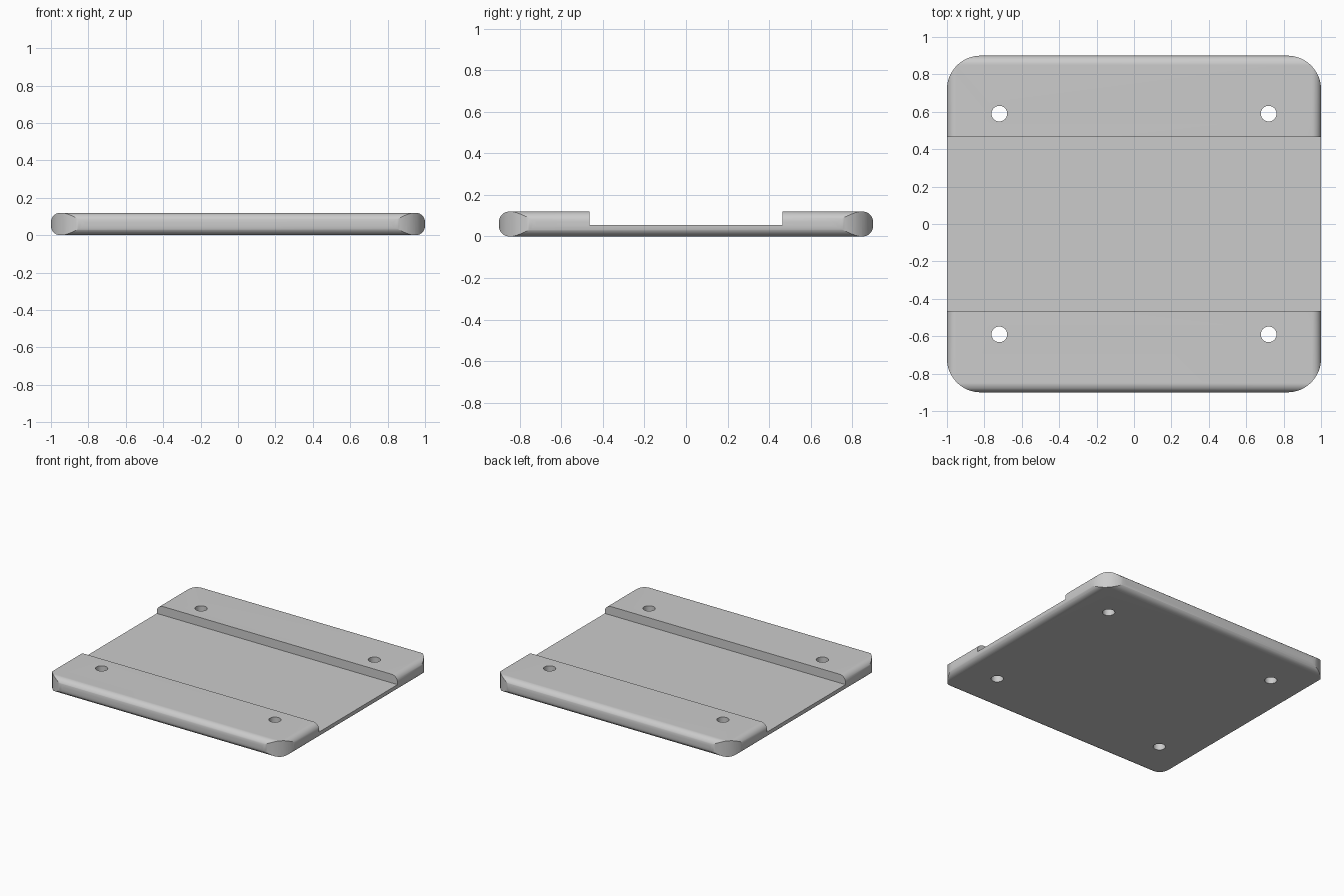
import bpy, bmesh, math
from mathutils import Matrix

if "Cube" in bpy.data.objects:
    bpy.data.objects.remove(bpy.data.objects["Cube"], do_unlink=True)

WIDTH, DEPTH, HEIGHT = 2.0, 1.8, 0.12
EDGE_RADIUS, CORNER_RADIUS = 0.05, 0.18
CHANNEL_DEPTH, CHANNEL_FLOOR = 0.93, 0.055
HOLE_X, HOLE_Y, HOLE_RADIUS = 0.72, 0.59, 0.042

grey = bpy.data.materials.new("light_grey")
grey.use_nodes = True
colour = (0.6, 0.6, 0.6, 1)
grey.diffuse_color = colour
grey.node_tree.nodes["Principled BSDF"].inputs["Base Color"].default_value = colour


def make_object(name, bm):
    mesh = bpy.data.meshes.new(name)
    bm.to_mesh(mesh)
    bm.free()
    mesh.materials.append(grey)
    obj = bpy.data.objects.new(name, mesh)
    bpy.context.collection.objects.link(obj)
    return obj


def box(size, z, pick=None, radius=0, segments=1):
    """Box centred on x, y with its base at z; edges chosen by pick are rounded."""
    bm = bmesh.new()
    bmesh.ops.create_cube(bm, size=1)
    bmesh.ops.scale(bm, vec=size, verts=bm.verts)
    bmesh.ops.translate(bm, vec=(0, 0, z + size[2] / 2), verts=bm.verts)
    if pick:
        bmesh.ops.bevel(bm, geom=[e for e in bm.edges if pick(e)], offset=radius,
                        segments=segments, profile=0.5, affect='EDGES')
    return bm


def is_vertical(edge):
    a, b = edge.verts
    return abs(a.co.z - b.co.z) > HEIGHT / 2


# Slab with rounded top and bottom rims
plate = make_object("mounting_plate", box((WIDTH, DEPTH, HEIGHT), 0,
                    lambda e: not is_vertical(e), EDGE_RADIUS, 10))

# Upright prism that trims the four corners
corner_trim = make_object("corner_trim", box((WIDTH, DEPTH, HEIGHT * 2), -HEIGHT / 2,
                          is_vertical, CORNER_RADIUS, 16))

# Wide channel across the top
channel = make_object("channel_cutter", box((WIDTH * 2, CHANNEL_DEPTH, HEIGHT), CHANNEL_FLOOR))

# Four screw holes
bm = bmesh.new()
for sx in (-1, 1):
    for sy in (-1, 1):
        bmesh.ops.create_cone(bm, cap_ends=True, segments=32, radius1=HOLE_RADIUS,
                              radius2=HOLE_RADIUS, depth=HEIGHT * 3,
                              matrix=Matrix.Translation((sx * HOLE_X, sy * HOLE_Y, 0)))
holes = make_object("screw_hole_cutter", bm)

# Carve the plate
bpy.context.view_layer.objects.active = plate
for cutter, operation in ((corner_trim, 'INTERSECT'), (channel, 'DIFFERENCE'),
                          (holes, 'DIFFERENCE')):
    cutter.hide_render = True
    mod = plate.modifiers.new(cutter.name, 'BOOLEAN')
    mod.operation, mod.solver, mod.object = operation, 'EXACT', cutter
    bpy.ops.object.modifier_apply(modifier=mod.name)
    bpy.data.objects.remove(cutter, do_unlink=True)

bpy.ops.object.select_all(action='DESELECT')
plate.select_set(True)
bpy.ops.object.shade_smooth_by_angle(angle=math.radians(25))
